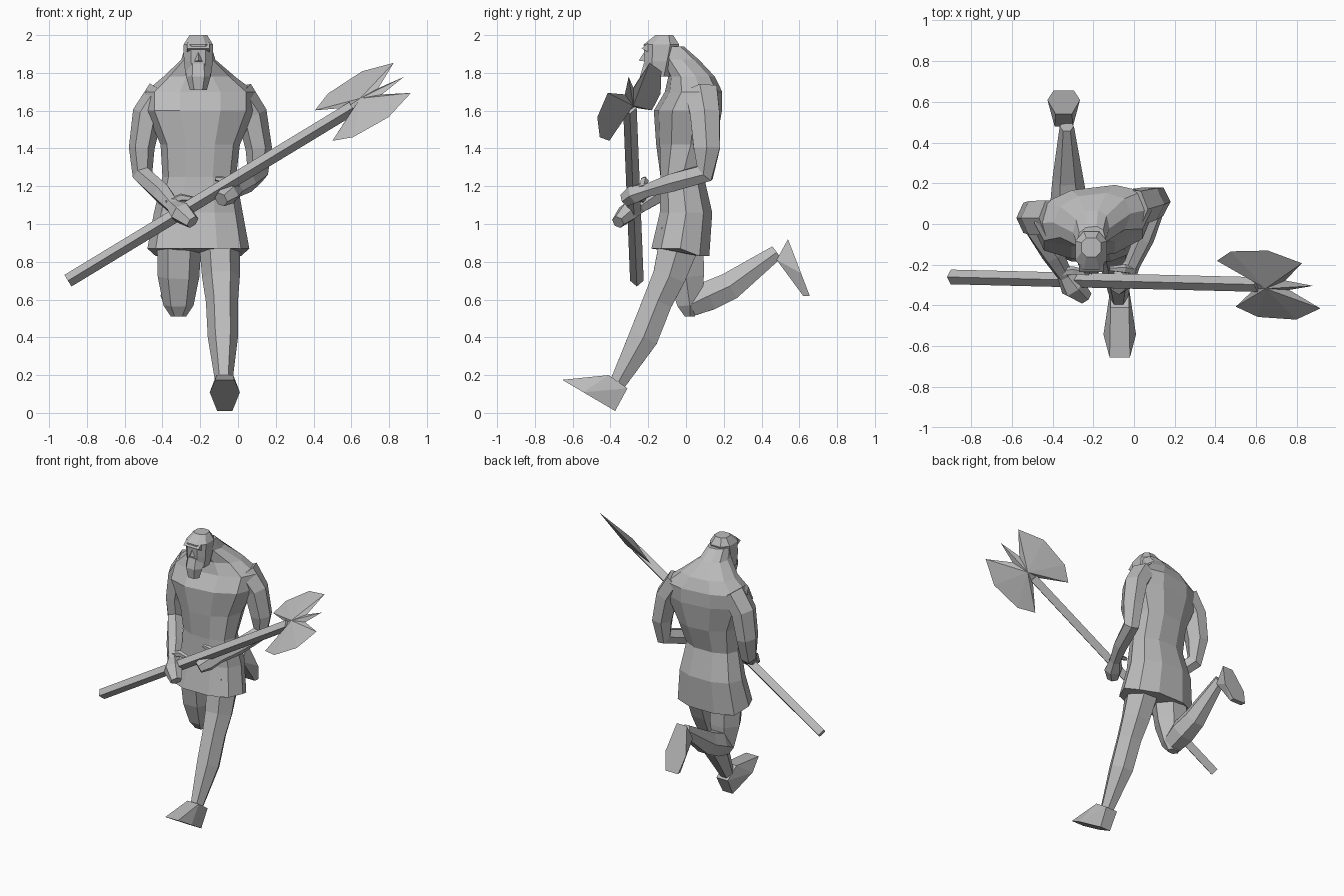
import bpy, bmesh, math
from mathutils import Vector

cube = bpy.data.objects.get("Cube")
if cube:
    bpy.data.objects.remove(cube)

stone = bpy.data.materials.new("plain_grey")
stone.use_nodes = True
GREY = (0.5, 0.5, 0.5, 1)
stone.diffuse_color = GREY
stone.node_tree.nodes["Principled BSDF"].inputs["Base Color"].default_value = GREY


def finish(name, bm):
    bmesh.ops.recalc_face_normals(bm, faces=bm.faces)
    mesh = bpy.data.meshes.new(name)
    bm.to_mesh(mesh)
    bm.free()
    mesh.materials.append(stone)
    obj = bpy.data.objects.new(name, mesh)
    bpy.context.collection.objects.link(obj)
    return obj


def loft(name, rings, sides=6, ref=(1, 0, 0), level=False, box=1.0, phase=0.0):
    """Skin rings (x, y, z, side radius, depth radius) along a path."""
    bm = bmesh.new()
    centres = [Vector(r[:3]) for r in rings]
    ref = Vector(ref)
    loops = []
    for i, r in enumerate(rings):
        t = centres[min(i + 1, len(rings) - 1)] - centres[max(i - 1, 0)]
        t = Vector((0, 0, 1)) if level else t.normalized()
        side = (ref - t * ref.dot(t)).normalized()
        depth = t.cross(side)
        loop = []
        for k in range(sides):
            a = math.tau * (k + phase) / sides
            c, s = (math.copysign(abs(f) ** box, f) for f in (math.cos(a), math.sin(a)))
            loop.append(bm.verts.new(centres[i] + side * c * r[3] + depth * s * r[4]))
        loops.append(loop)
    for a, b in zip(loops, loops[1:]):
        for k in range(sides):
            n = (k + 1) % sides
            bm.faces.new((a[k], a[n], b[n], b[k]))
    bm.faces.new(loops[0])
    bm.faces.new(loops[-1])
    return finish(name, bm)


def hull(name, points):
    bm = bmesh.new()
    for p in points:
        bm.verts.new(p)
    bmesh.ops.convex_hull(bm, input=bm.verts)
    return finish(name, bm)


def foot(name, x, heel, toe, instep, ankle):
    """Wedge foot; the points are (y, z) pairs mirrored about x."""
    ball = [h + (t - h) * 0.6 for h, t in zip(heel, toe)]
    widths = ((heel, 0.04), (ball, 0.08), (toe, 0.05), (instep, 0.045), (ankle, 0.045))
    hull(name, [(x + s * w, *p) for p, w in widths for s in (-1, 1)])


# Torso with flared tunic
torso = loft("torso", [
    (-.21, -.03, .87, .27, .16), (-.21, 0, 1.06, .235, .145),
    (-.205, -.02, 1.25, .195, .12), (-.2, 0, 1.42, .21, .155),
    (-.2, .01, 1.6, .29, .175), (-.2, .04, 1.7, .29, .145),
    (-.205, .03, 1.78, .19, .12), (-.21, -.03, 1.87, .09, .1),
    (-.21, -.08, 1.94, .07, .07)], sides=10, level=True, box=.85)
for v in torso.data.vertices:
    if v.co.z < .9 and v.co.y > .05:
        v.co.z -= .04
    if v.co.z > 1.4:
        v.co.y += (v.co.x + .2) * .12

# Head, beard and face
loft("head", [
    (-.21, -.15, 1.78, .07, .07), (-.21, -.14, 1.86, .082, .085),
    (-.21, -.13, 1.95, .083, .1), (-.21, -.115, 2, .05, .05)],
    sides=8, level=True, box=.8, phase=.5)
loft("beard", [
    (-.21, -.205, 1.71, .045, .035), (-.21, -.2, 1.78, .065, .05),
    (-.21, -.18, 1.85, .06, .05)], level=True)
hull("nose", [(-.21, -.25, 1.865), (-.235, -.215, 1.86), (-.185, -.215, 1.86),
              (-.21, -.215, 1.92)])
hull("brow", [(-.21 + s * .06, y, z) for s in (-1, 1)
              for y, z in ((-.235, 1.93), (-.2, 1.91), (-.2, 1.96))])

# Arms running from the shoulder into the gripping hand
loft("right_arm", [
    (-.4, .03, 1.7, .08, .1), (-.48, .03, 1.58, .08, .095),
    (-.51, .03, 1.4, .068, .085), (-.505, .01, 1.26, .055, .06),
    (-.4, -.15, 1.16, .055, .055), (-.34, -.25, 1.09, .04, .04),
    (-.3, -.31, 1.06, .065, .055), (-.24, -.36, 1.01, .04, .035)])
loft("left_arm", [
    (0, .08, 1.7, .08, .1), (.075, .1, 1.58, .08, .09),
    (.11, .11, 1.4, .07, .08), (.105, .1, 1.27, .055, .06),
    (.05, -.07, 1.22, .05, .055), (-.01, -.2, 1.18, .04, .04),
    (-.05, -.27, 1.16, .06, .055), (-.09, -.32, 1.13, .04, .04)])
loft("right_thumb", [(-.38, -.24, 1.11, .02, .02), (-.3, -.23, 1.14, .022, .022),
                     (-.22, -.24, 1.13, .012, .012)], sides=5, ref=(0, 1, 0))
loft("left_thumb", [(0, -.23, 1.19, .02, .02), (-.05, -.22, 1.23, .022, .022),
                    (-.12, -.22, 1.24, .012, .012)], sides=5, ref=(0, 1, 0))

# Leading leg
loft("left_leg", [
    (-.1, -.02, .95, .11, .13), (-.09, -.09, .72, .1, .1),
    (-.085, -.15, .59, .085, .09), (-.08, -.225, .4, .08, .09),
    (-.075, -.36, .16, .045, .05)])
foot("left_foot", -.07, (-.375, .01), (-.655, .175), (-.41, .2), (-.31, .13))

# Trailing leg folded behind
loft("right_thigh", [
    (-.31, -.02, .95, .12, .13), (-.315, 0, .72, .11, .11),
    (-.315, .02, .57, .08, .075), (-.315, .02, .51, .04, .03)])
loft("right_shin", [
    (-.315, .02, .57, .075, .07), (-.32, .12, .62, .09, .09),
    (-.325, .23, .67, .075, .085), (-.33, .48, .85, .035, .045)])
foot("right_foot", -.345, (.54, .92), (.655, .62), (.62, .62), (.48, .81))

# Axe shaft
butt, head = Vector((-.9, -.26, .7)), Vector((.727, -.3, 1.687))
axis = (head - butt).normalized()
end = head - axis * .14
loft("axe_shaft", [(*butt, .036, .036), (*end, .036, .036)], sides=4, ref=(0, 1, 0))

# Double axe blade with spike, thickest in the middle
across = Vector((-.32, .77, .55))
across = (across - axis * across.dot(axis)).normalized()
normal = axis.cross(across)
half = [(.03, .03), (.167, .144), (0, .22), (-.216, .209), (-.32, .146), (-.17, .03)]
outline = [(.178, 0)] + half + [(u, -v) for u, v in reversed(half)]
bm = bmesh.new()
rim = [bm.verts.new(head + axis * u + across * v) for u, v in outline]
for sign in (-1, 1):
    apex = bm.verts.new(head - axis * .08 + normal * sign * .03)
    for a, b in zip(rim, rim[1:] + rim[:1]):
        bm.faces.new((a, b, apex))
finish("axe_blade", bm)
